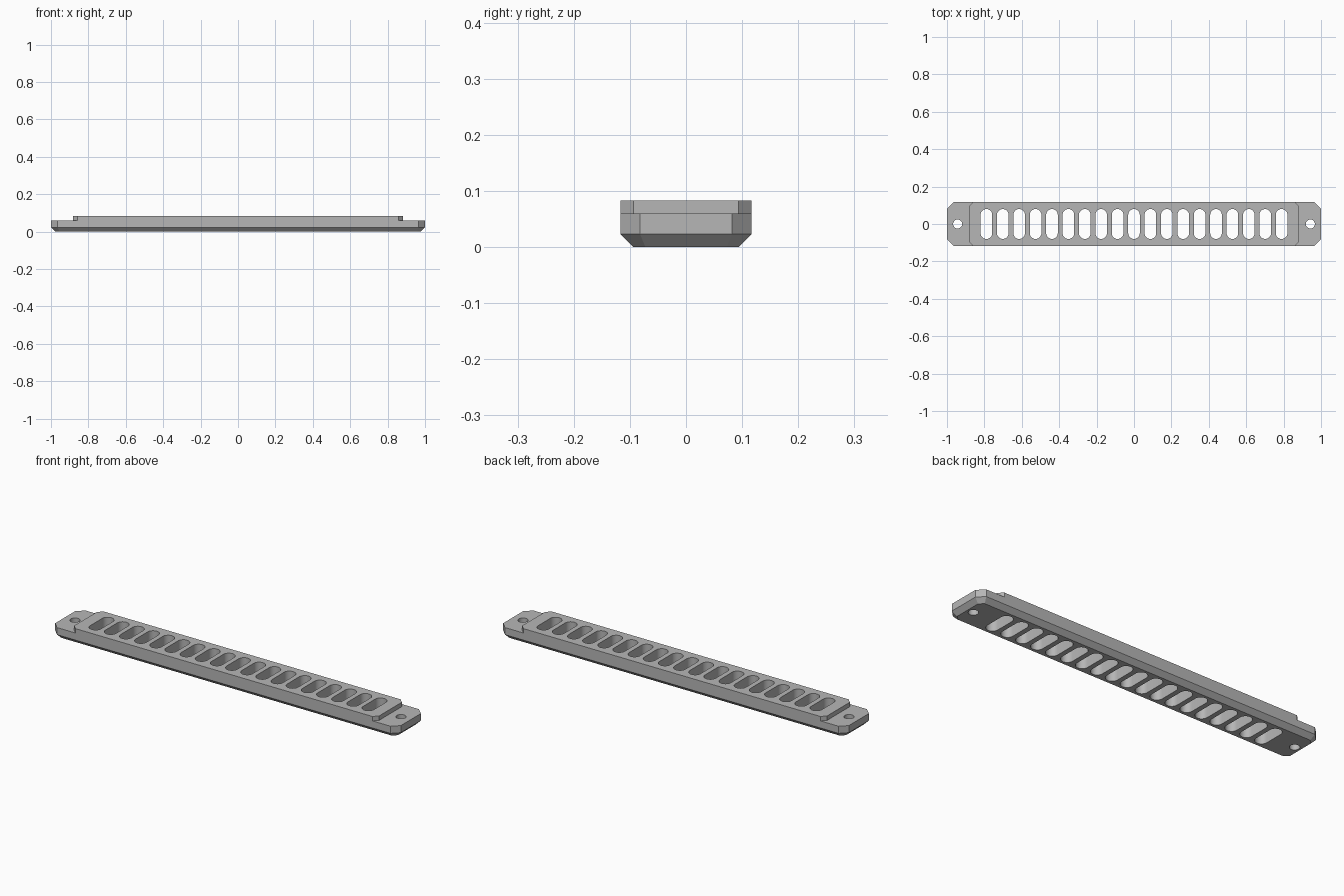
import bpy, bmesh, math

cube = bpy.data.objects.get("Cube")
if cube:
    bpy.data.objects.remove(cube, do_unlink=True)

HALF_LEN, HALF_WID, CORNER = 1.0, 0.117, 0.035
BEVEL, LEDGE_Z, TOP_Z = 0.023, 0.06, 0.083
RAISED_END, SLOTS, PITCH = 0.882, 19, 0.0877

grey = bpy.data.materials.new("light_grey")
grey.use_nodes = True
colour = (0.47, 0.47, 0.47, 1)
grey.diffuse_color = colour
grey.node_tree.nodes["Principled BSDF"].inputs["Base Color"].default_value = colour


def octagon(hx, hy, c):
    """Rectangle outline with clipped corners, counter-clockwise."""
    return [(hx, c - hy), (hx, hy - c), (hx - c, hy), (c - hx, hy),
            (-hx, hy - c), (-hx, c - hy), (c - hx, -hy), (hx - c, -hy)]


def capsule(cx, radius, reach, steps=16):
    """Round-ended outline; reach 0 gives a circle."""
    pts = []
    for start, sy in ((0, reach), (math.pi, -reach)):
        for i in range(steps + (reach > 0)):
            a = start + math.pi * i / steps
            pts.append((cx + radius * math.cos(a), sy + radius * math.sin(a)))
    return pts


def loft(bm, layers):
    """Closed solid through (outline, height) layers."""
    rings = [[bm.verts.new((x, y, z)) for x, y in pts] for pts, z in layers]
    bm.faces.new(rings[0][::-1])
    bm.faces.new(rings[-1])
    for a, b in zip(rings, rings[1:]):
        for i in range(len(a)):
            j = (i + 1) % len(a)
            bm.faces.new((a[i], a[j], b[j], b[i]))


def make_object(name, solids):
    bm = bmesh.new()
    for layers in solids:
        loft(bm, layers)
    bmesh.ops.recalc_face_normals(bm, faces=bm.faces)
    mesh = bpy.data.meshes.new(name)
    bm.to_mesh(mesh)
    bm.free()
    mesh.materials.append(grey)
    ob = bpy.data.objects.new(name, mesh)
    bpy.context.collection.objects.link(ob)
    return ob


# Bar with clipped corners and a bevelled underside
outline = octagon(HALF_LEN, HALF_WID, CORNER)
inner = octagon(HALF_LEN - BEVEL, HALF_WID - BEVEL,
                CORNER - BEVEL * (2 - math.sqrt(2)))
bar = make_object("vent_bar", [[(inner, 0), (outline, BEVEL), (outline, TOP_Z)]])

# Cutters for the lowered end tabs
ends = []
for s in (1, -1):
    half = [(RAISED_END, HALF_WID - BEVEL),
            (RAISED_END - 2 * BEVEL, HALF_WID + BEVEL), (1.1, HALF_WID + BEVEL)]
    pts = half + [(x, -y) for x, y in reversed(half)]
    pts = [(s * x, y) for x, y in pts]
    ends.append([(pts, LEDGE_Z), (pts, 0.2)])
end_cutter = make_object("end_tab_cutter", ends)

# Cutters for the vent slots and screw holes
holes = [capsule((i - (SLOTS - 1) / 2) * PITCH, 0.031, 0.049) for i in range(SLOTS)]
holes += [capsule(s * 0.943, 0.024, 0) for s in (1, -1)]
hole_cutter = make_object("slot_cutter", [[(p, -0.1), (p, 0.2)] for p in holes])

# Cut the bar
bpy.ops.object.select_all(action="DESELECT")
bpy.context.view_layer.objects.active = bar
bar.select_set(True)
for cutter in (end_cutter, hole_cutter):
    cutter.hide_render = True
    mod = bar.modifiers.new(cutter.name, "BOOLEAN")
    mod.operation, mod.solver, mod.object = "DIFFERENCE", "EXACT", cutter
    bpy.ops.object.modifier_apply(modifier=mod.name)
    bpy.data.objects.remove(cutter, do_unlink=True)
bpy.ops.object.shade_smooth_by_angle(angle=math.radians(30))
